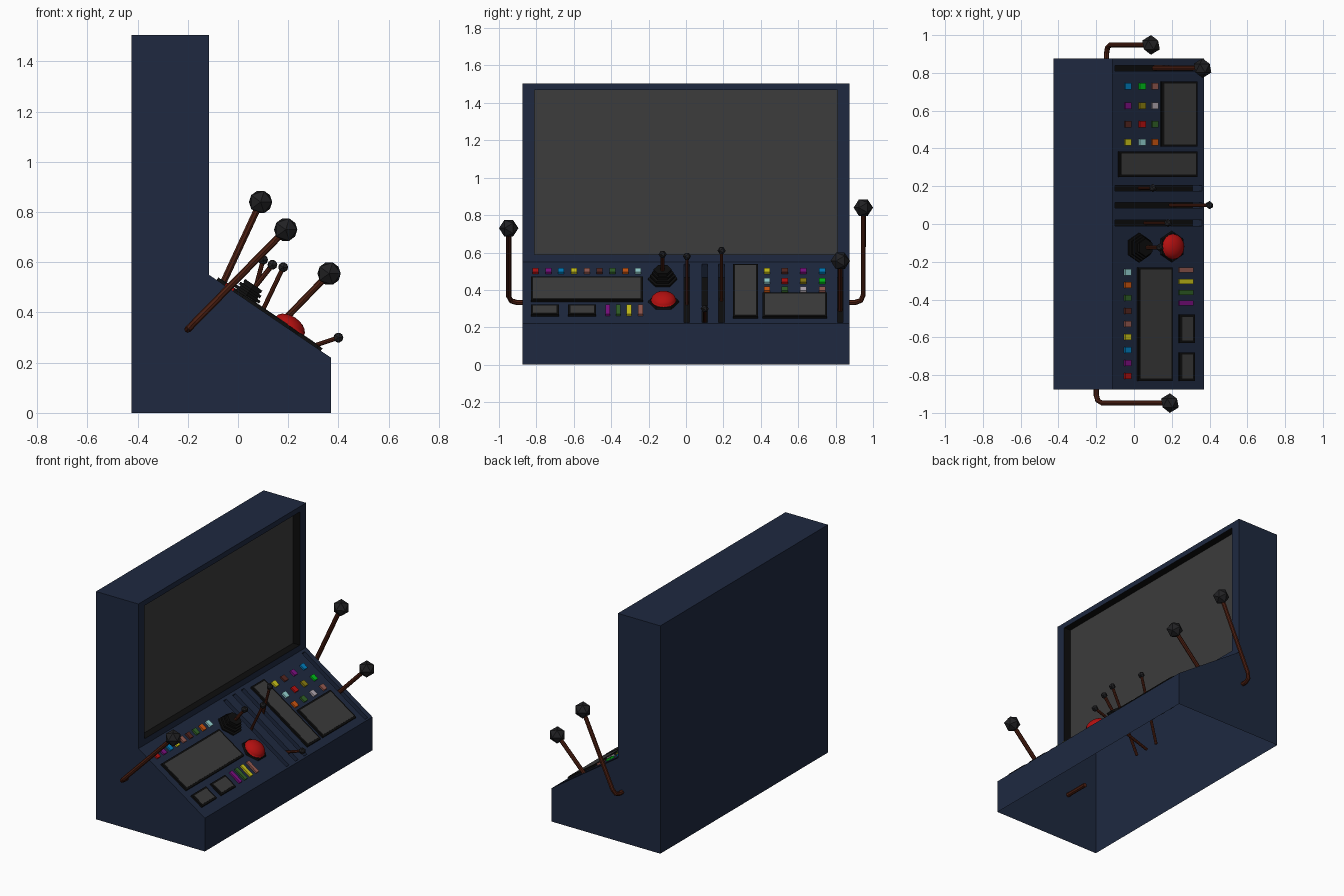
import bpy, bmesh, math
from mathutils import Matrix, Vector

if "Cube" in bpy.data.objects:
    bpy.data.objects.remove(bpy.data.objects["Cube"])

def mat(name, rgb):
    m = bpy.data.materials.new(name)
    m.diffuse_color = (*rgb, 1)
    m.use_nodes = True
    m.node_tree.nodes["Principled BSDF"].inputs["Base Color"].default_value = m.diffuse_color
    return m

NAVY = mat("navy", (.013, .022, .051))
BLACK = mat("black", (.004, .004, .004))
GLASS = mat("glass", (.045, .045, .045))
KNOB = mat("knob_dark", (.015, .015, .017))
ROD = mat("rod_brown", (.075, .014, .006))
PAINT = {n: mat(n, c) for n, c in dict(
    red=(.45, .005, .005), purple=(.2, .005, .22), blue=(0, .2, .5), yellow=(.6, .55, .01),
    pink=(.3, .1, .08), brown=(.09, .02, .015), green=(.03, .12, .02), orange=(.6, .09, .005),
    cyan=(.3, .65, .65), lime=(0, .5, .01), olive=(.25, .2, .005), white=(.45, .4, .45)).items()}

# Sloped control panel frame: u runs downhill, v along y, n out of the panel
X0, Z0, X1, Z1 = -.115, .55, .37, .22
ANG = math.atan2(Z0 - Z1, X1 - X0)
C, S = math.cos(ANG), math.sin(ANG)
PANEL = Matrix(((C, 0, S, X0), (0, 1, 0, 0), (-S, 0, C, Z0), (0, 0, 0, 1)))

def on_panel(x, y, h=0):
    return PANEL @ Matrix.Translation(((x - X0) / C, y, h))

def finish(bm, name, m=None):
    bmesh.ops.recalc_face_normals(bm, faces=bm.faces)
    me = bpy.data.meshes.new(name)
    bm.to_mesh(me)
    bm.free()
    ob = bpy.data.objects.new(name, me)
    bpy.context.collection.objects.link(ob)
    if m:
        me.materials.append(m)
    return ob

def add_box(bm, matrix, size):
    bmesh.ops.create_cube(bm, size=1, matrix=matrix @ Matrix.Diagonal((*size, 1)))

def panel_box(name, x0, x1, y0, y1, h0, h1, m):
    bm = bmesh.new()
    add_box(bm, on_panel((x0 + x1) / 2, (y0 + y1) / 2, (h0 + h1) / 2),
            ((x1 - x0) / C, y1 - y0, h1 - h0))
    return finish(bm, name, m)

def rod(name, pts, r):
    cu = bpy.data.curves.new(name, 'CURVE')
    cu.dimensions = '3D'
    cu.bevel_depth, cu.bevel_resolution, cu.use_fill_caps = r, 2, True
    sp = cu.splines.new('POLY')
    sp.points.add(len(pts) - 1)
    for p, co in zip(sp.points, pts):
        p.co = (*co, 1)
    sp.use_smooth = False
    cu.materials.append(ROD)
    bpy.context.collection.objects.link(bpy.data.objects.new(name, cu))

def knob(name, loc, r):
    bm = bmesh.new()
    bmesh.ops.create_icosphere(bm, subdivisions=1, radius=r,
        matrix=Matrix.Translation(loc) @ Matrix.Rotation(math.pi / 2, 4, 'X'))
    finish(bm, name, KNOB)

def hex_disc(name, x, y, h, r0, r1, t, m):
    bm = bmesh.new()
    bmesh.ops.create_cone(bm, cap_ends=True, segments=6, radius1=r0, radius2=r1, depth=t,
        matrix=on_panel(x, y, h + t / 2))
    ob = finish(bm, name, m)
    return ob

# Cabinet: extruded side profile with screen recess and lever slots cut in
prof = [(-.425, 0), (X1, 0), (X1, Z1), (X0, Z0), (X0, 1.505), (-.425, 1.505)]
bm = bmesh.new()
f = bm.faces.new([bm.verts.new((x, -.875, z)) for x, z in prof])
ext = bmesh.ops.extrude_face_region(bm, geom=[f])
bmesh.ops.translate(bm, vec=(0, 1.75, 0), verts=[v for v in ext['geom'] if isinstance(v, bmesh.types.BMVert)])
cabinet = finish(bm, "cabinet", NAVY)
SLOTS = [.005, .10, .19, .825]
DEPTH = .09
bm = bmesh.new()
add_box(bm, Matrix.Translation((X0, 0, 1.03)), (.10, 1.62, .88))
for y in SLOTS:
    add_box(bm, on_panel(.13, y), (.46 / C, .03, DEPTH * 2))
cutter = finish(bm, "cutter", NAVY)
cutter.hide_render = True
mod = cabinet.modifiers.new("cut", 'BOOLEAN')
mod.object, mod.operation, mod.solver = cutter, 'DIFFERENCE', 'EXACT'
deps = bpy.context.evaluated_depsgraph_get()
me = bpy.data.meshes.new_from_object(cabinet.evaluated_get(deps))
cabinet.modifiers.clear()
cabinet.data = me
bpy.data.objects.remove(cutter)
me.materials.clear()
for m in (NAVY, BLACK, GLASS):
    me.materials.append(m)

# Colour recesses and open the underside
bm = bmesh.new()
bm.from_mesh(me)
inv = PANEL.inverted()
for f in list(bm.faces):
    c = f.calc_center_median()
    f.material_index = 0
    if f.normal.z < -.99 and c.z < .01:
        bm.faces.remove(f)
    elif abs(c.x - (X0 - .05)) < .002 and f.normal.x > .9:
        f.material_index = 2
    elif X0 - .045 < c.x < X0 - .005 and .55 < c.z < 1.49 and abs(c.y) < .85:
        f.material_index = 1
    elif f.normal.dot(Vector((S, 0, C))) > .99 and (inv @ c).z < -.05:
        f.material_index = 1
bm.to_mesh(me)
bm.free()

# Small console displays
for i, (x0, x1, y0, y1) in enumerate([(.016, .20, -.83, -.23), (.235, .315, -.63, -.48),
        (.235, .315, -.83, -.68), (-.085, .33, .25, .385), (.14, .33, .41, .755)]):
    panel_box(f"display_frame_{i}", x0, x1, y0, y1, -.004, .012, BLACK)
    panel_box(f"display_glass_{i}", x0 + .01, x1 - .01, y0 + .012, y1 - .012, .004, .014, GLASS)

# Buttons: left row, wide keys and right grid
def button(x, y, col, w=.034, d=.032):
    panel_box("button_" + col, x - w / 2, x + w / 2, y - d / 2, y + d / 2, -.003, .012, PAINT[col])

for i, col in enumerate("red purple blue yellow pink brown green orange cyan".split()):
    button(-.036, -.805 + i * .0687, col)
for y, col in zip((-.243, -.305, -.363, -.418), ("pink", "yellow", "green", "purple")):
    button(.272, y, col, .074, .025)
grid = ["yellow cyan orange", "brown red green", "purple olive white", "blue lime pink"]
for y, row in zip((.433, .528, .627, .729), grid):
    for x, col in zip((-.035, .041, .108), row.split()):
        button(x, y, col, .032, .034)

# Big red dome button on a hexagonal base
hex_disc("dome_base", .20, -.12, -.003, .085, .078, .015, BLACK).data
bm = bmesh.new()
bmesh.ops.create_uvsphere(bm, u_segments=16, v_segments=10, radius=1,
    matrix=on_panel(.20, -.12, .01) @ Matrix.Diagonal((.068, .068, .042, 1)))
bmesh.ops.bisect_plane(bm, geom=bm.verts[:] + bm.edges[:] + bm.faces[:], clear_inner=True,
    plane_co=on_panel(.20, -.12, .01).translation, plane_no=(S, 0, C))
dome = finish(bm, "red_dome", PAINT["red"])
for p in dome.data.polygons:
    p.use_smooth = True

# Joystick with stepped hexagonal boot
for i, r in enumerate((.078, .068, .058, .048)):
    hex_disc(f"joystick_boot_{i}", .025, -.125, i * .019 - .002, r, r, .012, BLACK)
hex_disc("joystick_boot_core", .025, -.125, 0, .06, .04, .066, BLACK)
rod("joystick_rod", [(.05, -.125, .48), (.137, -.125, .59)], .01)
knob("joystick_knob", (.137, -.125, .59), .022)

# Slot levers, all swinging about one hidden axle
for i, (y, x, z, r, k) in enumerate([(SLOTS[0], .18, .58, .009, .022), (SLOTS[1], .40, .30, .009, .022),
        (SLOTS[2], .10, .61, .009, .022), (SLOTS[3], .363, .555, .013, .052)]):
    rod(f"slot_lever_{i}", [(-.02, y, .16), (x, y, z)], r)
    knob(f"slot_lever_knob_{i}", (x, y, z), k)

# Cranked side levers
for s, px, kx, kz in ((1, -.145, .09, .84), (-1, -.20, .19, .73)):
    p, k = Vector((px, 0, .333)), Vector((kx, s * .948, kz))
    d = Vector((kx - px, 0, kz - .333)).normalized()
    at = lambda y, t: p + d * t + Vector((0, s * y, 0))
    rod("side_lever", [at(.71, 0), at(.905, 0), at(.935, .012), at(.948, .045), k], .014)
    knob("side_lever_knob", k, .052)
